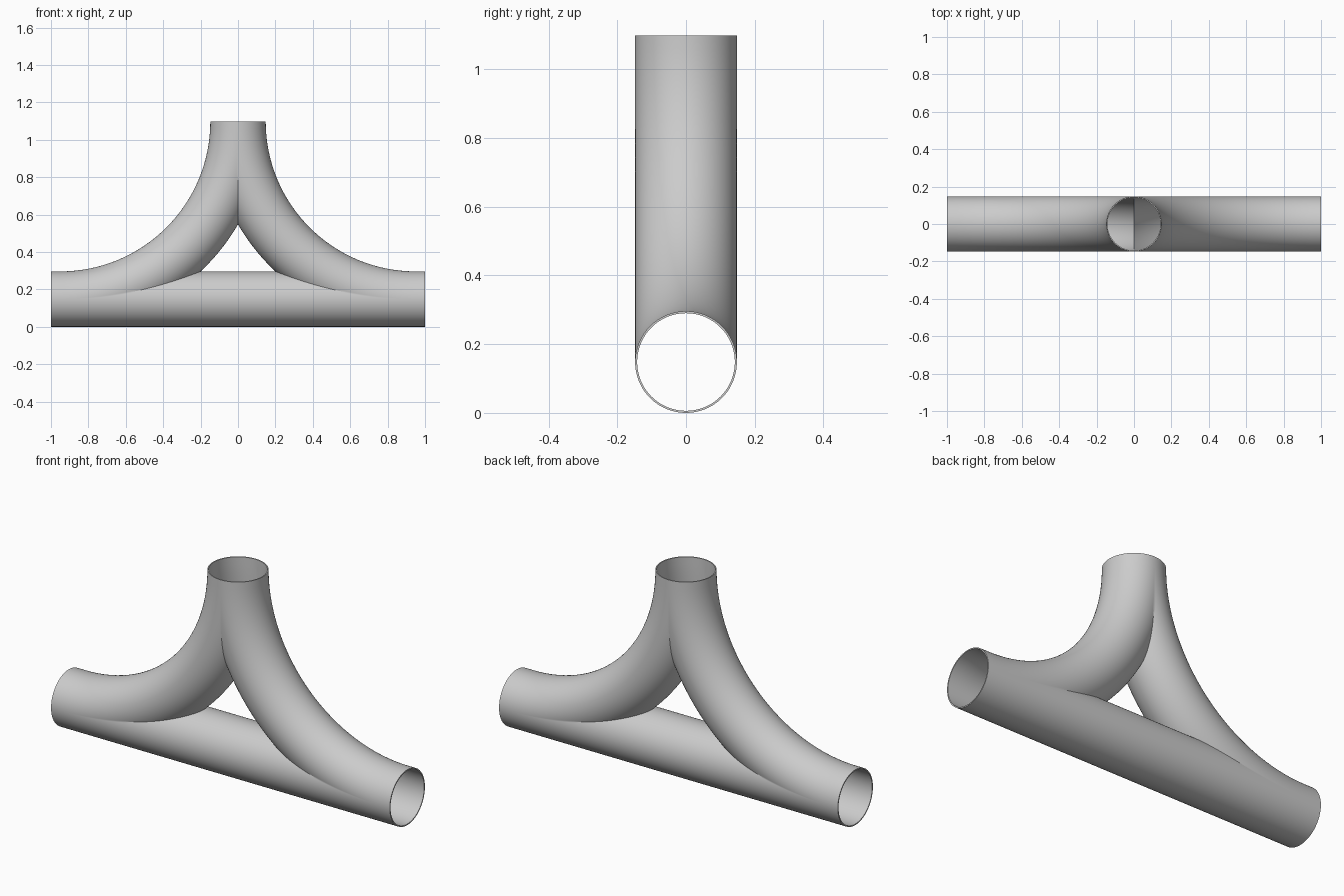
import bpy, bmesh
from math import sin, cos, acos, asin, sqrt, pi

if "Cube" in bpy.data.objects:
    bpy.data.objects.remove(bpy.data.objects["Cube"])

R = 0.95                 # bend centreline radius
RO, RI = 0.148, 0.142    # outer and inner pipe radius
C = RO                   # height of the run pipe's axis
NT, NP = 64, 32          # steps around half a pipe, steps along it

bm = bmesh.new()
# angles around the half section, denser at the sides where seams run out
angles = [pi / 2 * sin(pi / 2 * (2 * i / NT - 1)) for i in range(NT + 1)]


def lerp(a, b, n=NP):
    return [a + (b - a) * k / n for k in range(n + 1)]


def arc(rad, a, b):
    return [(R - rad * cos(q), C + R - rad * sin(q)) for q in lerp(a, b)]


# each path gives (x, z) points in the slice where the pipe's half width is w
def run_lower(w):
    return [(x, C - w) for x in lerp(0, R)] + [(1, C - w)]


def run_upper(w):
    return [(x, C + w) for x in lerp(0, R - sqrt(max(0, 4 * R * w)))]


def bend_outer(w):
    return arc(R + w, acos(R / (R + w)), asin((R - w) / (R + w)))


def bend_inner(w):
    return arc(R - w, 0, pi / 2) + [(1, C + w)]


def loft(rows, side):
    grid = [[bm.verts.new((side * x, y, z)) for x, y, z in row] for row in rows]
    for a, b in zip(grid, grid[1:]):
        for k in range(len(a) - 1):
            bm.faces.new((a[k], a[k + 1], b[k + 1], b[k]))


def section(r):
    return [(0.0 if abs(abs(t) - pi / 2) < 1e-9 else r * cos(t), r * sin(t)) for t in angles]


for side in (1, -1):
    # outer and inner walls, trimmed where the pipes meet
    for r in (RO, RI):
        for path in (run_lower, run_upper, bend_outer, bend_inner):
            loft([[(x, y, z) for x, z in path(w)] for w, y in section(r)], side)
    # rims of the three open ends
    pairs = list(zip(section(RO), section(RI)))
    loft([[(w, y, C + R) for w, y in p] for p in pairs], side)
    for s in (1, -1):
        loft([[(1, y, C + s * w) for w, y in p] for p in pairs], side)

bmesh.ops.remove_doubles(bm, verts=bm.verts, dist=1e-5)
bmesh.ops.recalc_face_normals(bm, faces=bm.faces)
mesh = bpy.data.meshes.new("pipe_junction")
bm.to_mesh(mesh)
bm.free()
pipe = bpy.data.objects.new("pipe_junction", mesh)
bpy.context.collection.objects.link(pipe)
bpy.context.view_layer.objects.active = pipe
pipe.select_set(True)
bpy.ops.object.shade_smooth_by_angle(angle=pi / 6)
